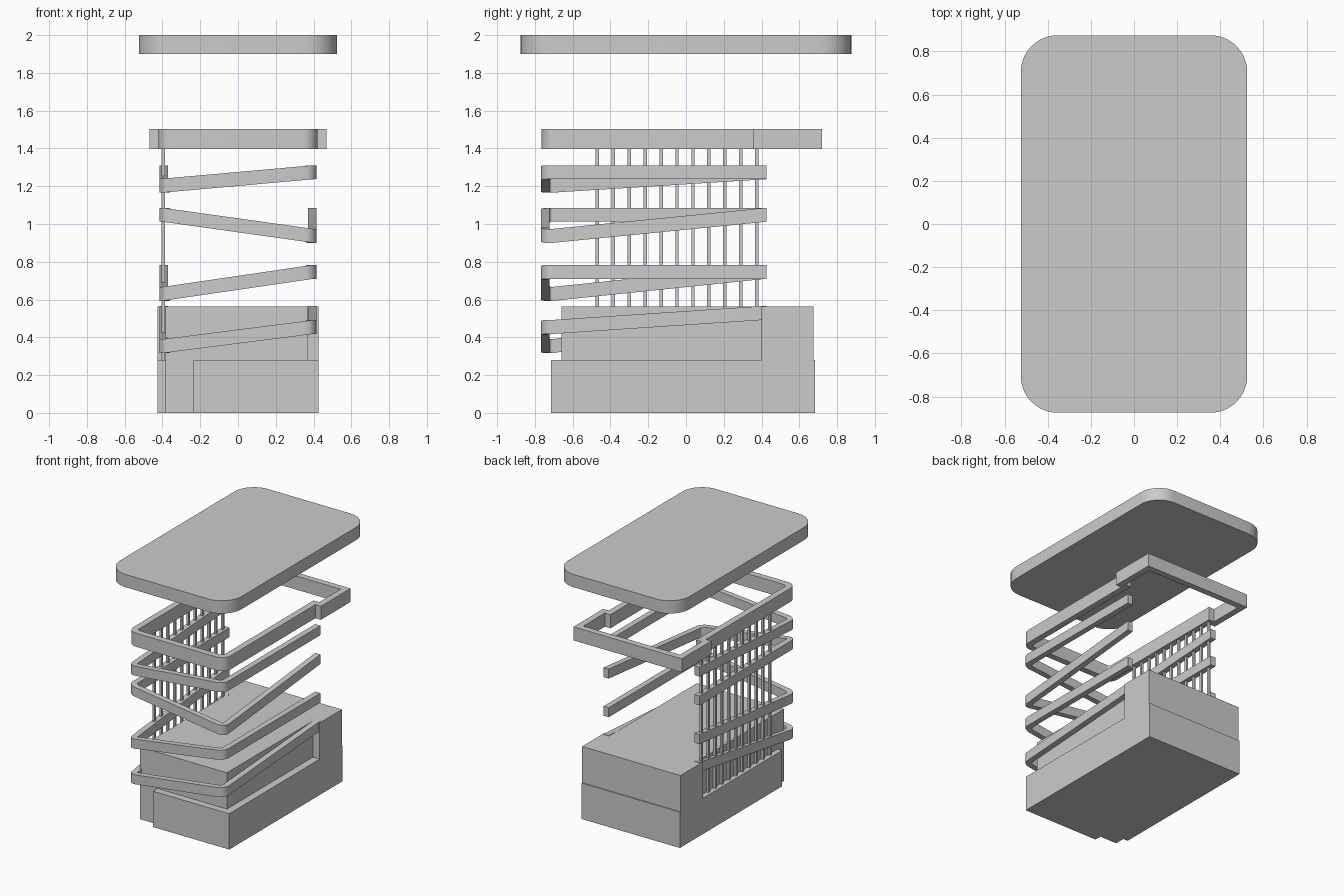
import bpy, bmesh, math
from mathutils import Vector

if "Cube" in bpy.data.objects:
    bpy.data.objects.remove(bpy.data.objects["Cube"])


def make_object(name, bm, smooth=False):
    bmesh.ops.recalc_face_normals(bm, faces=bm.faces)
    me = bpy.data.meshes.new(name)
    bm.to_mesh(me)
    bm.free()
    ob = bpy.data.objects.new(name, me)
    bpy.context.collection.objects.link(ob)
    if smooth:
        bpy.ops.object.select_all(action='DESELECT')
        ob.select_set(True)
        bpy.context.view_layer.objects.active = ob
        bpy.ops.object.shade_smooth_by_angle(angle=math.radians(30))
    return ob


def rounded(points, seg=8):
    """Outline from (x, y, radius); right-angle corners get an arc."""
    out = []
    n = len(points)
    for i, (x, y, r) in enumerate(points):
        p = Vector((x, y))
        if r == 0:
            out.append(p)
            continue
        a = (Vector(points[i - 1][:2]) - p).normalized() * r
        b = (Vector(points[(i + 1) % n][:2]) - p).normalized() * r
        for k in range(seg + 1):
            t = k / seg * math.pi / 2
            out.append(p + a * (1 - math.sin(t)) + b * (1 - math.cos(t)))
    return out


def prism(name, outline, z0, z1, smooth=False):
    bm = bmesh.new()
    face = bm.faces.new([bm.verts.new((p[0], p[1], z0)) for p in outline])
    res = bmesh.ops.extrude_face_region(bm, geom=[face])
    top = [v for v in res['geom'] if isinstance(v, bmesh.types.BMVert)]
    bmesh.ops.translate(bm, verts=top, vec=(0, 0, z1 - z0))
    return make_object(name, bm, smooth)


def wall(name, outer, inner, heights, h, closed):
    """Hollow strip between two outlines with a bottom height per point."""
    bm = bmesh.new()
    rings = [[bm.verts.new(c) for c in ((o.x, o.y, z), (i.x, i.y, z),
                                        (i.x, i.y, z + h), (o.x, o.y, z + h))]
             for o, i, z in zip(outer, inner, heights)]
    count = len(rings)
    for k in range(count if closed else count - 1):
        a, b = rings[k], rings[(k + 1) % count]
        for j in range(4):
            m = (j + 1) % 4
            bm.faces.new((a[j], a[m], b[m], b[j]))
    if not closed:
        bm.faces.new(rings[0])
        bm.faces.new(rings[-1])
    return make_object(name, bm, True)


# Roof slab
prism("roof", rounded([(-.525, -.875, .17), (.525, -.875, .17),
                       (.525, .875, .17), (-.525, .875, .17)], 10), 1.9, 2.0, True)


# Upper frame, wider at the back
def frame_outline(t):
    right = [(.42 - t, -.765 + t, .075 - t), (.42 - t, .355 + t, 0),
             (.468 - t, .355 + t, 0), (.468 - t, .72 - t, 0)]
    return rounded(right + [(-x, y, r) for x, y, r in reversed(right)])


outer, inner = frame_outline(0), frame_outline(.05)
wall("upper_frame", outer, inner, [1.397] * len(outer), .106, True)


# Sloping bands: bottom heights at right back, right front, left front, left back
def band_outline(t):
    return rounded([(.415 - t, .425, 0), (.415 - t, -.767 + t, .06 - t),
                    (-.415 + t, -.767 + t, .06 - t), (-.415 + t, .425, 0)])


bands = [(1.237, 1.237, 1.166, 1.237), (1.012, .9, 1.012, 1.012),
         (.71, .71, .593, .71), (.493, .418, .316, .493)]
outer, inner = band_outline(0), band_outline(.045)
for n, (rb, rf, lf, lb) in enumerate(bands):
    zs = []
    for p in outer:
        if p.y > .4:
            zs.append(rb if p.x > 0 else lb)
        else:
            f = max(0, min(1, (p.x + .4) / .8))
            zs.append(lf + (rf - lf) * f)
    wall(f"sloping_band_{n + 1}", outer, inner, zs, .074, False)

# Row of upright bars on the left side
for k in range(11):
    y, x, s = -.47 + k * .0845, -.395, .009
    prism(f"upright_bar_{k + 1}", [(x - s, y - s), (x + s, y - s),
                                   (x + s, y + s), (x - s, y + s)], .28, 1.42)

# Lower body with a stepped front left corner
prism("lower_body", [(-.235, -.715), (.425, -.715), (.425, .683), (-.425, .683),
                     (-.425, -.58), (-.385, -.58), (-.385, -.66), (-.235, -.66)], 0, .28)

# Upper body and deck, recessed at the sides so the bands pass by
upper = [(-.385, -.66), (.367, -.66), (.367, .4), (.425, .4),
         (.425, .675), (-.425, .675), (-.425, .4), (-.385, .4)]
prism("upper_body", upper, .28, .525)
prism("deck", upper, .525, .563)
